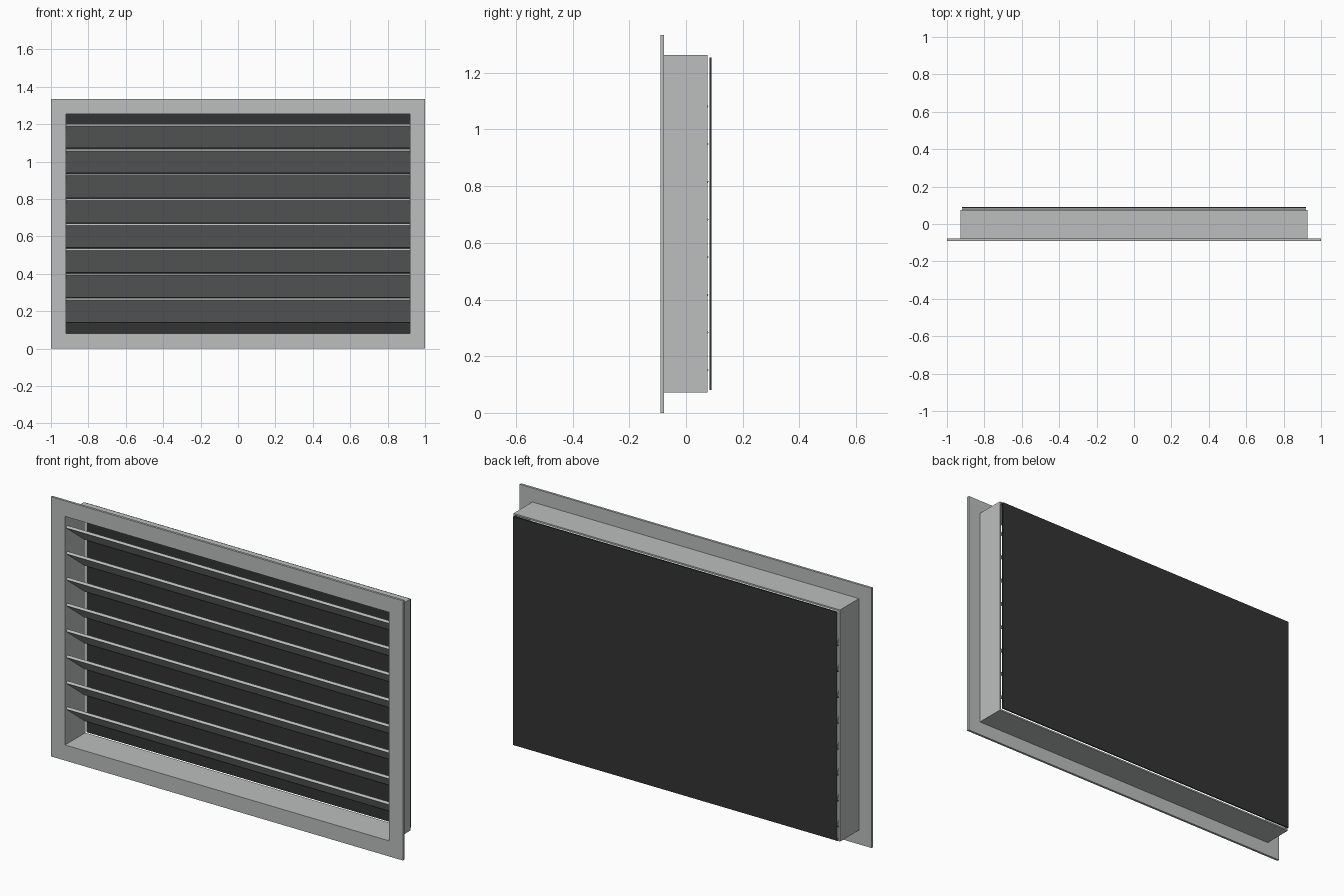
import bpy, bmesh, math
from mathutils import Matrix, Vector

if "Cube" in bpy.data.objects:
    bpy.data.objects.remove(bpy.data.objects["Cube"])

H = 1.334            # overall height
CZ = H / 2           # centre height


def material(name, rgb):
    m = bpy.data.materials.new(name)
    m.diffuse_color = (*rgb, 1)
    m.use_nodes = True
    m.node_tree.nodes["Principled BSDF"].inputs["Base Color"].default_value = m.diffuse_color
    return m


ALU = material("light grey metal", (0.50, 0.52, 0.515))
DARK = material("dark screen", (0.034, 0.034, 0.034))


def finish(name, bm, mat):
    bmesh.ops.recalc_face_normals(bm, faces=bm.faces)
    me = bpy.data.meshes.new(name)
    bm.to_mesh(me)
    bm.free()
    me.materials.append(mat)
    ob = bpy.data.objects.new(name, me)
    bpy.context.collection.objects.link(ob)
    return ob


def box(name, size, loc, mat, tilt=0.0):
    bm = bmesh.new()
    bmesh.ops.create_cube(bm, size=1)
    bmesh.ops.scale(bm, vec=size, verts=bm.verts)
    bmesh.ops.transform(bm, verts=bm.verts, matrix=Matrix.Translation(
        Vector(loc)) @ Matrix.Rotation(tilt, 4, 'X'))
    return finish(name, bm, mat)


def mitred_frame(name, profile, mat):
    """Closed (half width, half height, y) profile swept round a rectangle."""
    bm = bmesh.new()
    loops = [[bm.verts.new((sx * w, y, CZ + sz * h)) for w, h, y in profile]
             for sx, sz in ((-1, -1), (1, -1), (1, 1), (-1, 1))]
    n = len(profile)
    for c in range(4):
        a, b = loops[c], loops[(c + 1) % 4]
        for i in range(n):
            j = (i + 1) % n
            bm.faces.new((a[i], a[j], b[j], b[i]))
    return finish(name, bm, mat)


# Front flange and duct sleeve as one L-shaped section
F0, F1, BACK = -0.09, -0.078, 0.075
mitred_frame("flanged_frame", [
    (1.0, CZ, F0), (1.0, CZ, F1),
    (0.928, CZ - 0.072, F1), (0.928, CZ - 0.072, BACK),
    (0.92, CZ - 0.08, BACK), (0.92, CZ - 0.08, F0)], ALU)

# Eight sloping blades, high at the front and low at the back
for i in range(8):
    box(f"blade_{i + 1}", (1.84, 0.193, 0.0133),
        (0, 0, CZ + 0.004 + (i - 3.5) * 0.133), ALU, -math.radians(38))

# Dark screen behind the sleeve
box("back_screen", (1.84, 0.007, 1.174), (0, 0.0865, CZ), DARK)
